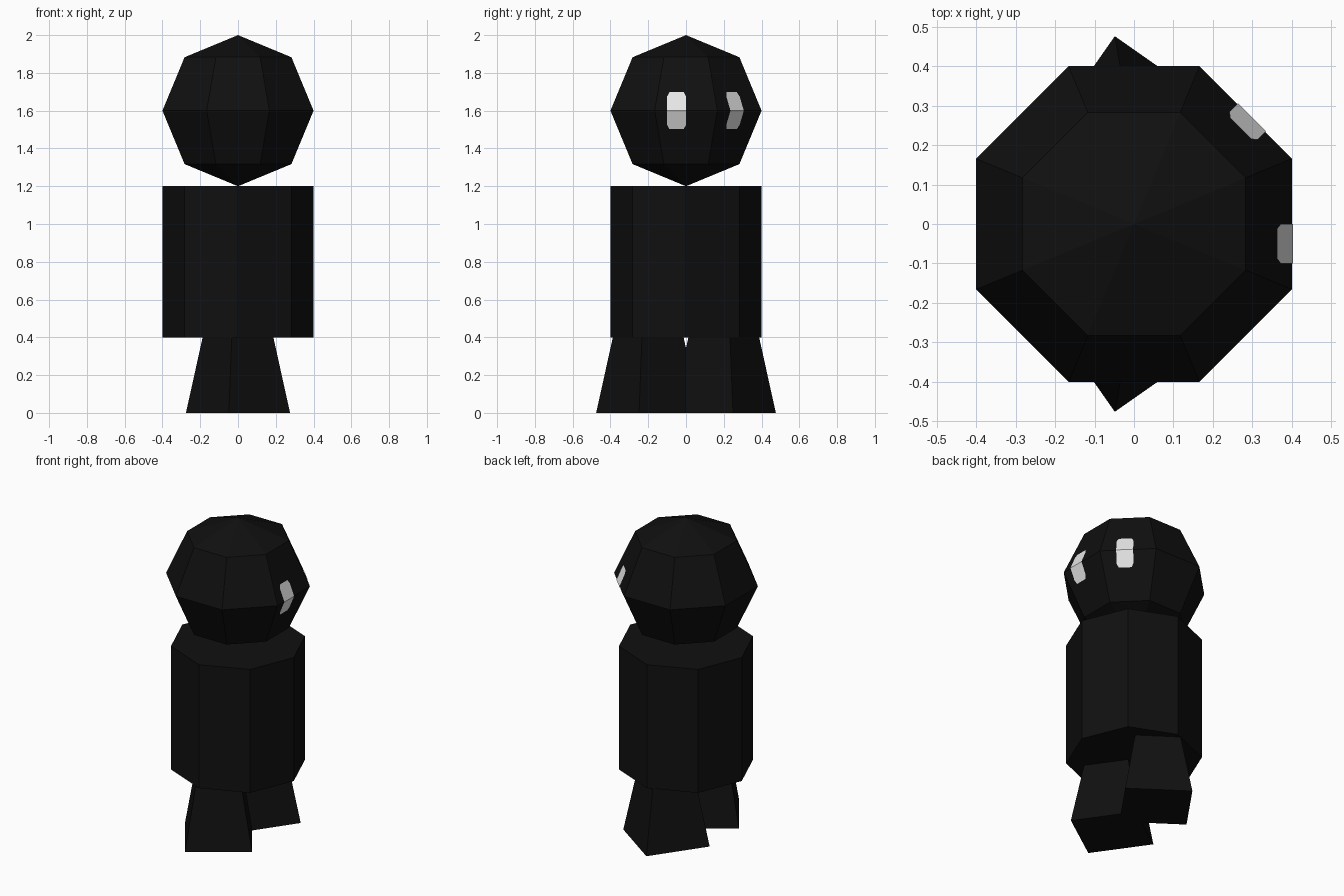
import bpy, bmesh, math
from mathutils import Matrix, Vector

if "Cube" in bpy.data.objects:
    bpy.data.objects.remove(bpy.data.objects["Cube"])

HEAD_Z, HEAD_R = 1.6, 0.4


def material(name, value):
    m = bpy.data.materials.new(name)
    m.diffuse_color = (value, value, value, 1)
    m.use_nodes = True
    m.node_tree.nodes["Principled BSDF"].inputs["Base Color"].default_value = m.diffuse_color
    return m


black = material("black", 0.005)
white = material("white", 0.95)


def finish(name, bm, mat):
    bmesh.ops.recalc_face_normals(bm, faces=bm.faces)
    mesh = bpy.data.meshes.new(name)
    bm.to_mesh(mesh)
    bm.free()
    mesh.materials.append(mat)
    ob = bpy.data.objects.new(name, mesh)
    bpy.context.collection.objects.link(ob)
    return ob


def frustum(name, sides, r_low, r_high, z0, z1, x, y, turn):
    """Upright tapered prism whose first corner points along angle turn."""
    bm = bmesh.new()
    rings = []
    for r, z in ((r_low, z0), (r_high, z1)):
        ring = []
        for i in range(sides):
            a = turn + math.tau * i / sides
            ring.append(bm.verts.new((x + r * math.cos(a), y + r * math.sin(a), z)))
        bm.faces.new(ring)
        rings.append(ring)
    for i in range(sides):
        j = (i + 1) % sides
        bm.faces.new((rings[0][i], rings[0][j], rings[1][j], rings[1][i]))
    return finish(name, bm, black)


# Legs: square, flared to the floor, mirrored front to back
for side, label in ((-1, "front"), (1, "back")):
    frustum(label + "_leg", 4, 0.28, 0.1675, 0, 0.5, 0, side * 0.2, side * math.radians(10))

# Body: eight-sided prism
frustum("body", 8, 0.4, 0.4, 0.4, 1.2, 0, 0, 0)

# Head: low-poly ball with flat sides facing the axes
bm = bmesh.new()
bmesh.ops.create_uvsphere(bm, u_segments=8, v_segments=4, radius=HEAD_R)
wide = 1 / math.cos(math.pi / 8)
bm.transform(Matrix.Translation((0, 0, HEAD_Z))
             @ Matrix.Rotation(math.pi / 8, 4, 'Z')
             @ Matrix.Diagonal((wide, wide, 1, 1)))
finish("head", bm, black)


# Eyes: thin plates that follow the two head facets above and below the equator
def eye(name, angle, t0, t1):
    bm = bmesh.new()
    out = Vector((math.cos(angle), math.sin(angle), 0))
    along = Vector((-math.sin(angle), math.cos(angle), 0))
    c = math.cos(math.pi / 4)
    slope = (1 - c) / c
    outline = ((t0, 0), (t1, 0), (t1, 0.075), (t1 - 0.012, 0.098),
               (t0 + 0.012, 0.098), (t0, 0.075))
    for up in (1, -1):
        pts = [out * (HEAD_R + 0.003 - slope * h) + along * t
               + Vector((0, 0, HEAD_Z + up * h)) for t, h in outline]
        face = bm.faces.new([bm.verts.new(p) for p in pts[::up]])
    bmesh.ops.remove_doubles(bm, verts=bm.verts, dist=1e-5)
    ob = finish(name, bm, white)
    if ob.data.polygons[0].normal.dot(out) < 0:
        ob.data.flip_normals()


eye("left_eye", 0, -0.1, 0.0)
eye("right_eye", math.pi / 4, -0.07, 0.03)
